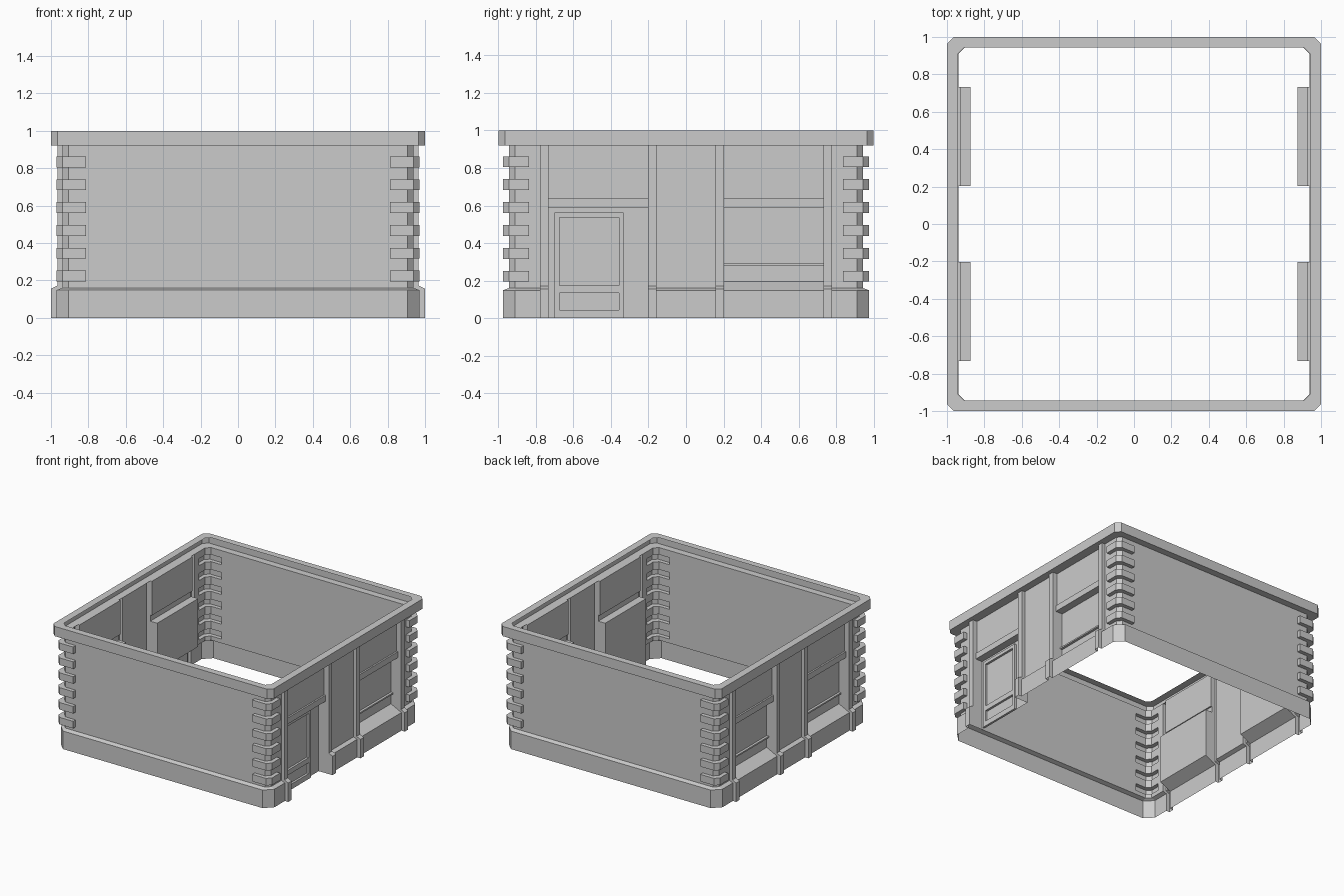
import bpy, bmesh
from mathutils import Vector

if "Cube" in bpy.data.objects:
    bpy.data.objects.remove(bpy.data.objects["Cube"])

WX, WY = 0.938, 0.944      # wall planes
PX, PY = 0.97, 0.976       # plinth planes
LOW, LEDGE, TOP = 0.148, 0.16, 0.92
QX, QY = 0.813, 0.837      # where the corner blocks end
BACK = 0.875               # plane of recessed windows and door


class Shell:
    """Collects faces, mirrored by sx / sy, into one flat-shaded object."""
    def __init__(self, name, sx=1, sy=1):
        self.name, self.sx, self.sy, self.bm = name, sx, sy, bmesh.new()

    def face(self, pts):
        vs = [self.bm.verts.new((x * self.sx, y * self.sy, z)) for x, y, z in pts]
        self.bm.faces.new(vs if self.sx * self.sy > 0 else vs[::-1])

    def loft(self, rows):
        for a, b in zip(rows, rows[1:]):
            for i in range(len(a) - 1):
                self.face([a[i], a[i + 1], b[i + 1], b[i]])

    def strip(self, profile, y0, y1):
        self.loft([[(x, y0, z), (x, y1, z)] for x, z in profile])

    def caps(self, outline, y0, y1, outward):
        # end faces of a strip: outward for pilasters, inward for recesses
        for y, d in ((y0, -1), (y1, 1)):
            pts = [Vector((x, y, z)) for x, z in outline]
            area = sum(p.x * q.z - q.x * p.z for p, q in zip(pts, pts[1:] + pts[:1]))
            want = d if outward else -d
            if (-area) * want < 0:
                pts.reverse()
            self.face(pts)

    def box(self, x0, x1, y0, y1, z0, z1):
        m = bmesh.ops.create_cube(self.bm, size=1)["verts"]
        for v in m:
            v.co = ((x0 + (v.co.x + .5) * (x1 - x0)) * self.sx,
                    (y0 + (v.co.y + .5) * (y1 - y0)) * self.sy,
                    z0 + (v.co.z + .5) * (z1 - z0))
        if self.sx * self.sy < 0:
            fs = list({f for v in m for f in v.link_faces})
            bmesh.ops.reverse_faces(self.bm, faces=fs)

    def done(self):
        bmesh.ops.remove_doubles(self.bm, verts=self.bm.verts[:], dist=1e-5)
        me = bpy.data.meshes.new(self.name)
        self.bm.to_mesh(me)
        self.bm.free()
        bpy.context.collection.objects.link(bpy.data.objects.new(self.name, me))


# Front and back walls with plinth
for sy, name in ((-1, "front_wall"), (1, "back_wall")):
    s = Shell(name, 1, sy)
    s.loft([[(QX, y, z), (-QX, y, z)] for y, z in
            ((PY, 0), (PY, LOW), (WY, LEDGE), (WY, TOP))])
    s.done()


# Chamfered corners with six projecting blocks each
def corner_row(ax, ay, c, z):
    return [(ax, QY, z), (ax, ay - c, z), (ax - c, ay, z), (QX, ay, z)]


for sx in (-1, 1):
    for sy in (-1, 1):
        s = Shell("corner_blocks", sx, sy)
        wall, block = (WX, WY, 0.033), (PX, PY, 0.033)
        rows = [corner_row(PX, PY, 0.064, 0), corner_row(PX, PY, 0.064, LOW),
                corner_row(*wall, LEDGE)]
        for i in range(6):
            z0 = 0.194 + i * 0.122
            z1 = z0 + 0.058
            rows += [corner_row(*wall, z0), corner_row(*block, z0),
                     corner_row(*block, z1), corner_row(*wall, z1)]
            s.face([(WX, QY, z0), (PX, QY, z0), (PX, QY, z1), (WX, QY, z1)])
            s.face([(QX, WY, z0), (QX, WY, z1), (QX, PY, z1), (QX, PY, z0)])
        rows.append(corner_row(*wall, TOP))
        s.loft(rows)
        s.done()

# Side walls: plain strips, pilasters and recessed bays, all extruded along y
plain = [(PX, 0), (PX, LOW), (WX, LEDGE), (WX, TOP)]
pilaster = [(1, 0), (1, 0.155), (0.966, 0.172), (0.966, TOP)]
upper = [(BACK, 0.59), (WX, 0.59), (WX, 0.64), (0.925, 0.64), (0.925, TOP), (WX, TOP)]
window = [(PX, 0), (PX, LOW), (BACK, 0.195)] + upper
doorway = [(BACK, 0)] + upper
panel_end = [(WX, 0.64), (0.925, 0.64), (0.925, TOP), (WX, TOP)]
window_end = [(WX, 0.59), (BACK, 0.59), (BACK, 0.195), (WX, 0.164)]
door_end = [(WX, 0.59), (BACK, 0.59), (BACK, 0), (PX, 0), (PX, LOW), (WX, LEDGE)]

for sx, name in ((-1, "left_wall"), (1, "right_wall")):
    s = Shell(name, sx)
    for y0, y1 in ((-QY, -0.778), (-0.158, 0.158), (0.778, QY)):
        s.strip(plain, y0, y1)
    for y0, y1 in ((-0.778, -0.733), (-0.203, -0.158), (0.158, 0.203), (0.733, 0.778)):
        s.strip(pilaster, y0, y1)
        s.caps(pilaster + plain[::-1], y0, y1, True)
    for y0, y1 in ((-0.733, -0.203), (0.203, 0.733)):
        is_door = sx > 0 and y0 < 0
        s.strip(doorway if is_door else window, y0, y1)
        s.caps(panel_end, y0, y1, False)
        s.caps(door_end if is_door else window_end, y0, y1, False)
        if not is_door:
            # Window rail
            r = Shell("window_rail", sx)
            r.box(BACK, BACK + 0.02, y0, y1, 0.28, 0.292)
            r.done()
    s.done()

# Door frame around two sunken panels
d = Shell("door_frame")
for y0, y1 in ((-0.70, -0.675), (-0.358, -0.332)):
    d.box(BACK, BACK + 0.018, y0, y1, 0, 0.563)
for z0, z1 in ((0, 0.043), (0.133, 0.174), (0.536, 0.563)):
    d.box(BACK, BACK + 0.018, -0.675, -0.358, z0, z1)
d.done()


# Cornice ring, hollow towards the inside
def ring(ax, ay, c, z):
    q = [(ax, ay - c), (ax - c, ay)]
    pts = (q + [(-x, y) for x, y in q[::-1]] + [(-x, -y) for x, y in q]
           + [(x, -y) for x, y in q[::-1]])
    return [(x, y, z) for x, y in pts + pts[:1]]


c = Shell("cornice")
c.loft([ring(WX, WY, 0.033, TOP), ring(1, 1, 0.036, TOP),
        ring(1, 1, 0.036, 1), ring(0.94, 0.945, 0.033, 1)])
c.done()
